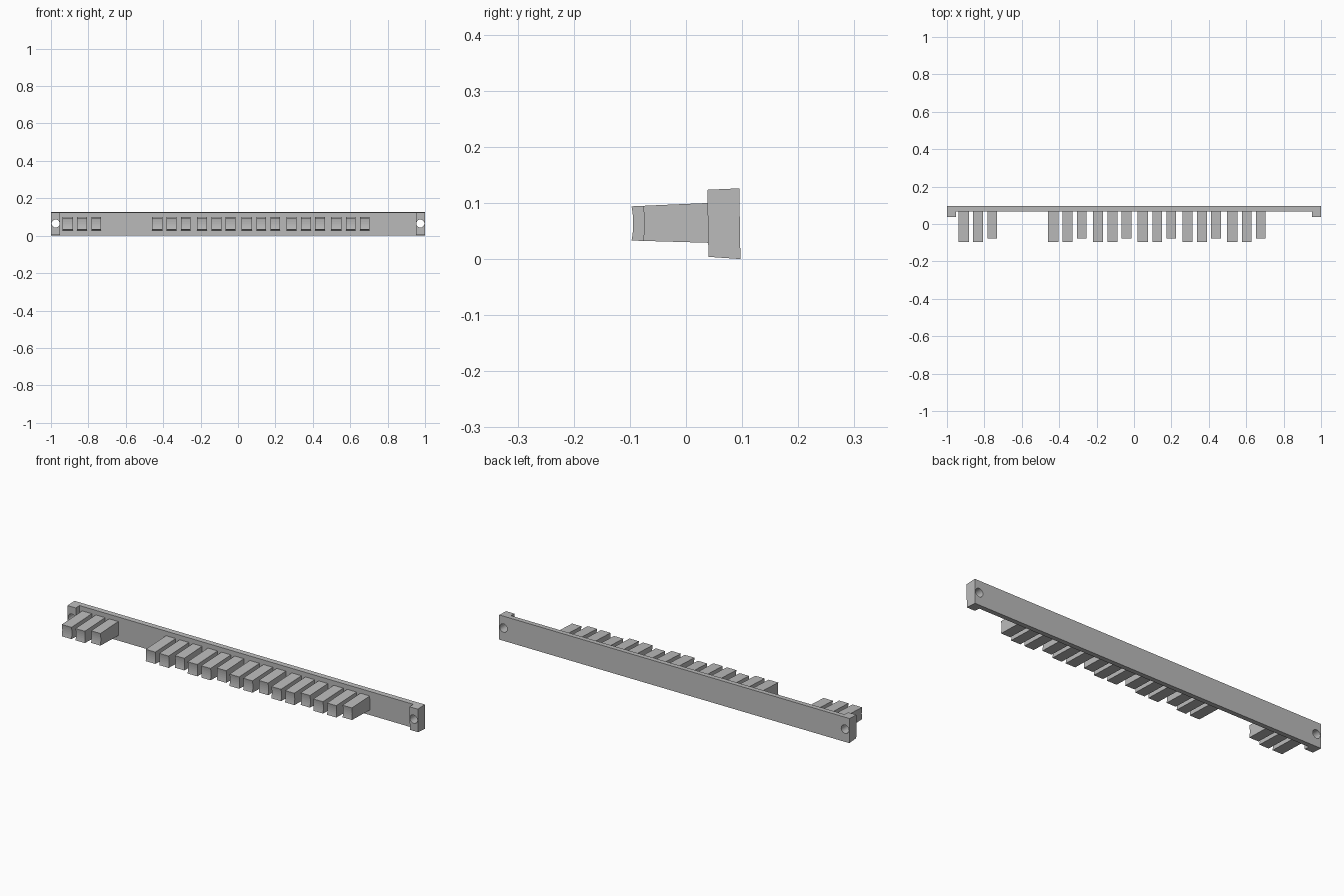
import bpy
import bmesh
import math
from mathutils import Matrix

cube = bpy.data.objects.get("Cube")
if cube:
    bpy.data.objects.remove(cube, do_unlink=True)

grey = bpy.data.materials.new("plain grey")
grey.use_nodes = True
colour = (0.5, 0.5, 0.5, 1)
grey.diffuse_color = colour
grey.node_tree.nodes["Principled BSDF"].inputs["Base Color"].default_value = colour


def prism(name, outline, along):
    """Extrude a closed outline along a vector into a solid object."""
    bm = bmesh.new()
    face = bm.faces.new([bm.verts.new(p) for p in outline])
    ext = bmesh.ops.extrude_face_region(bm, geom=[face])
    verts = [g for g in ext["geom"] if isinstance(g, bmesh.types.BMVert)]
    bmesh.ops.translate(bm, verts=verts, vec=along)
    bmesh.ops.recalc_face_normals(bm, faces=bm.faces)
    mesh = bpy.data.meshes.new(name)
    bm.to_mesh(mesh)
    bm.free()
    mesh.materials.append(grey)
    obj = bpy.data.objects.new(name, mesh)
    bpy.context.collection.objects.link(obj)
    return obj


# Mounting bar with a lug at each end, flaring slightly toward the back
BACK, FACE, LUG, INNER = 0.097, 0.070, 0.040, 0.953
half = [(INNER, FACE), (INNER, LUG), (1, LUG), (1, BACK)]
outline = half + [(-x, y) for x, y in reversed(half)]
bar = prism("mounting_bar", [(x, y, 0) for x, y in outline], (0, 0, 1))
for v in bar.data.vertices:
    t = (BACK - v.co.y) / (BACK - LUG)
    if v.co.z > 0.5:
        v.co.z = 0.126 - 0.0025 * t
        v.co.y -= 0.002
    else:
        v.co.z = 0.004 * t

# Screw holes through the lugs
bm = bmesh.new()
for x in (-0.975, 0.975):
    place = Matrix.Translation((x, 0.07, 0.065)) @ Matrix.Rotation(math.pi / 2, 4, "X")
    bmesh.ops.create_cone(bm, cap_ends=True, segments=32, radius1=0.0215,
                          radius2=0.0215, depth=0.2, matrix=place)
mesh = bpy.data.meshes.new("hole_cutter")
bm.to_mesh(mesh)
bm.free()
mesh.materials.append(grey)
cutter = bpy.data.objects.new("hole_cutter", mesh)
bpy.context.collection.objects.link(cutter)
cutter.hide_render = True
cutter.hide_set(True)
cut = bar.modifiers.new("screw holes", "BOOLEAN")
cut.operation = "DIFFERENCE"
cut.solver = "EXACT"
cut.object = cutter
bpy.context.view_layer.objects.active = bar
bar.select_set(True)
bpy.ops.object.modifier_apply(modifier=cut.name)
bpy.data.objects.remove(cutter, do_unlink=True)
bpy.ops.object.shade_smooth_by_angle(angle=math.radians(30))


def block(name, x, width, front):
    """Tapered block with a slightly hollow front end."""
    root = FACE + 0.005
    t = (root - front) / (root + 0.097)
    low, high = 0.028 + 0.005 * t, 0.1015 - 0.0075 * t
    side = [(root, 0.028), (root, 0.1015)]
    for i in range(7):
        s = i / 6
        dip = 0.003 * (1 - (2 * s - 1) ** 2)
        side.append((front + dip, high + (low - high) * s))
    prism(name, [(x, y, z) for y, z in side], (width, 0, 0))


# Blocks in repeating trios: two long, one short, with one trio position empty
for group in (-2, 0, 1, 2, 3, 4):
    start = -0.459 + 0.2393 * group
    block("long_block", start, 0.055, -0.097)
    block("long_block", start + 0.078, 0.053, -0.097)
    block("short_block", start + 0.153, 0.053, -0.077)
